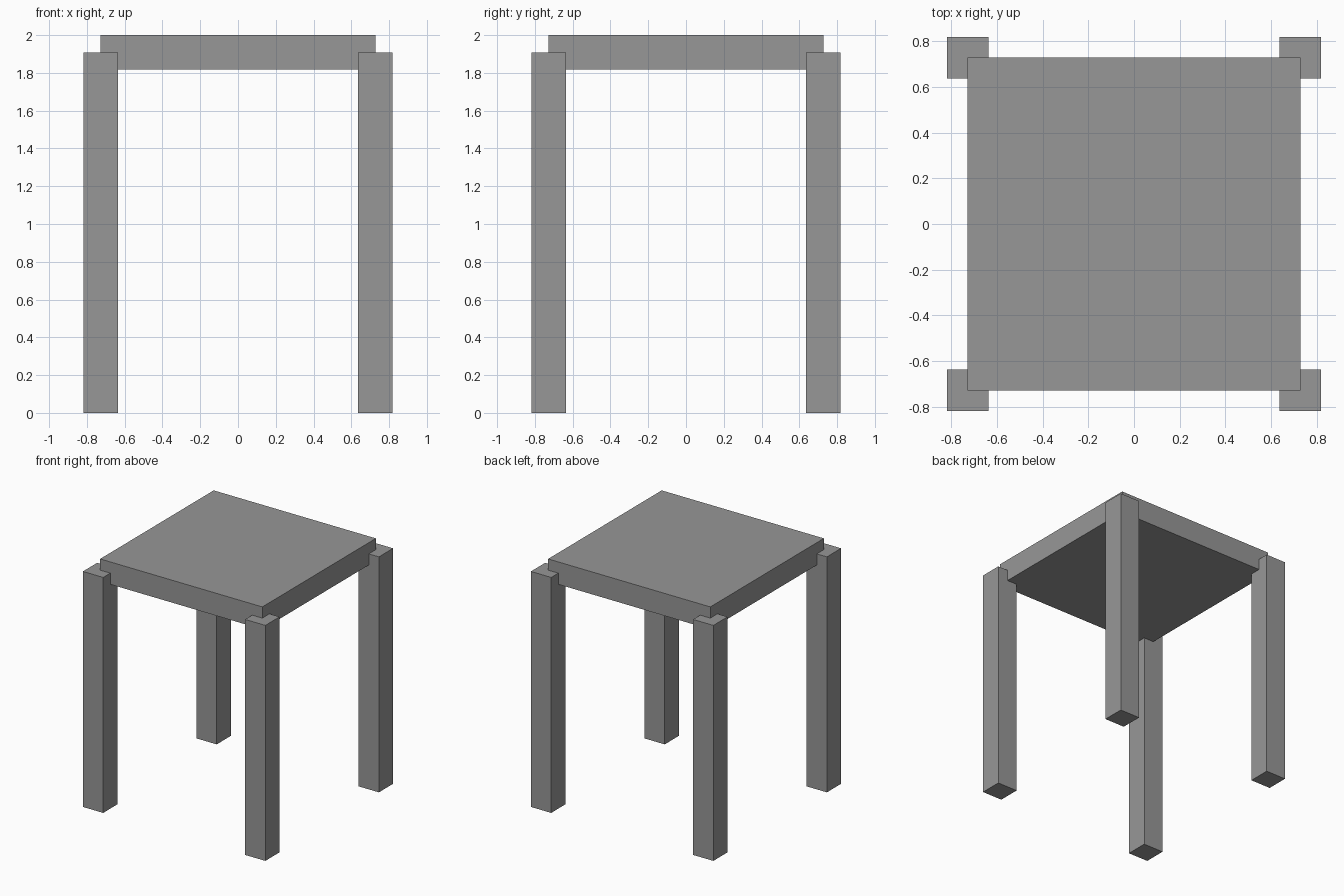
import bpy

if "Cube" in bpy.data.objects:
    bpy.data.objects.remove(bpy.data.objects["Cube"])

U = 1 / 11  # the stool sits on a regular grid of this step

grey = bpy.data.materials.new("grey")
grey.diffuse_color = (0.31, 0.31, 0.31, 1)
grey.use_nodes = True
grey.node_tree.nodes["Principled BSDF"].inputs["Base Color"].default_value = grey.diffuse_color


def box(name, centre, size):
    bpy.ops.mesh.primitive_cube_add(size=1, location=centre)
    ob = bpy.context.object
    ob.name = name
    ob.scale = size
    bpy.ops.object.transform_apply(location=False, rotation=False, scale=True)
    ob.data.materials.append(grey)
    return ob


# Square seat slab
box("seat", (0, 0, 21 * U), (16 * U, 16 * U, 2 * U))

# Four legs centred on the seat corners, ending halfway up the slab
for y, depth in ((-1, "front"), (1, "back")):
    for x, side in ((-1, "left"), (1, "right")):
        box(f"{depth}_{side}_leg", (x * 8 * U, y * 8 * U, 10.5 * U),
            (2 * U, 2 * U, 21 * U))
